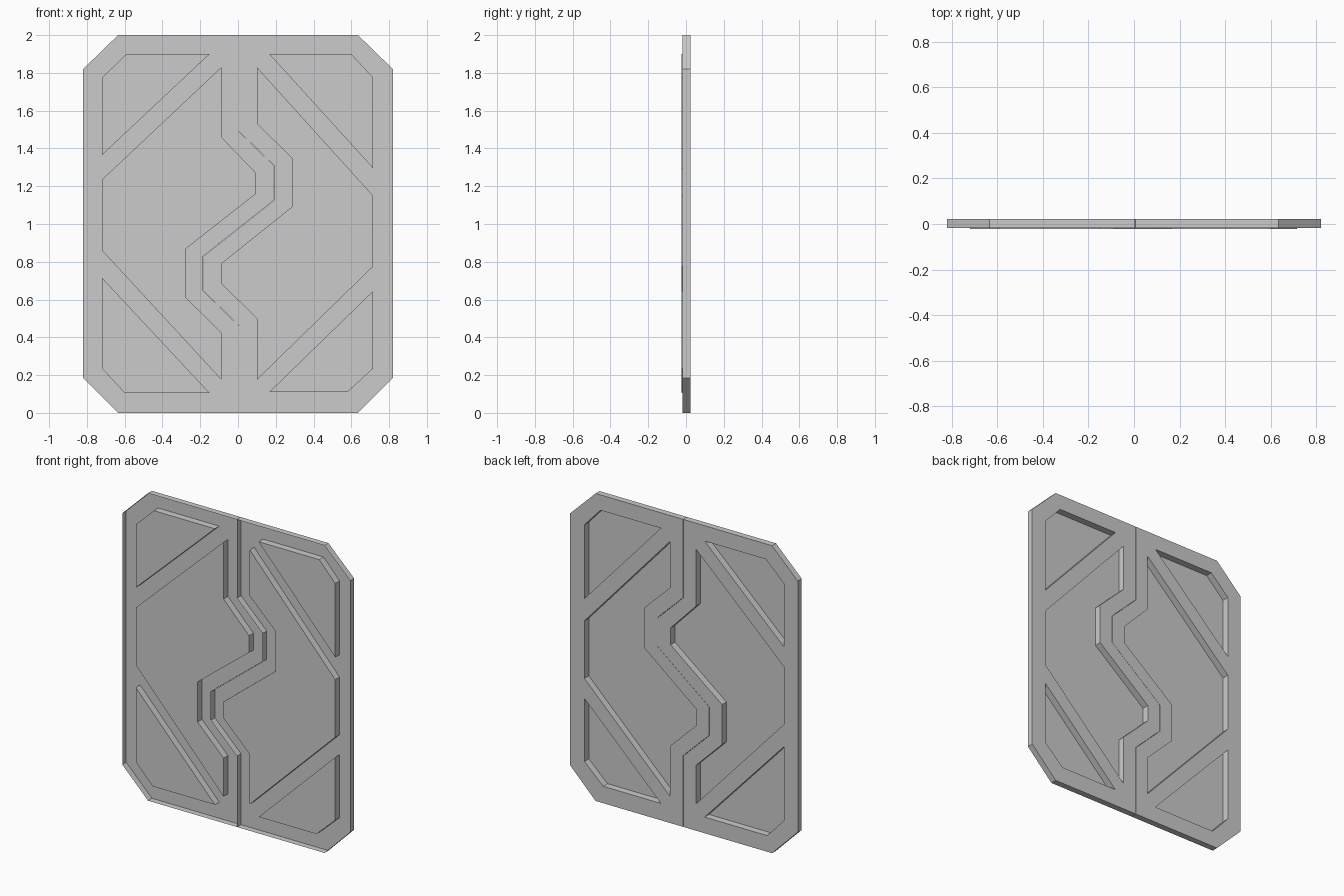
import bpy, bmesh
from mathutils import Vector

if "Cube" in bpy.data.objects:
    bpy.data.objects.remove(bpy.data.objects["Cube"])

BACK, LIP, FLOOR = 0.0225, -0.018, -0.0225   # frame plane, rim edge, panel plane


def door_half(name, outline, panels):
    """Open pressed shell: frame at the back, rim walls and panels pushed forward."""
    bm = bmesh.new()
    edges = []

    def loop(points, depth, cap):
        rear = [bm.verts.new((x, BACK, z)) for x, z in points]
        fore = [bm.verts.new((x, depth, z)) for x, z in points]
        n = len(points)
        for i in range(n):
            j = (i + 1) % n
            edges.append(bm.edges.new((rear[i], rear[j])))
            bm.faces.new((rear[i], rear[j], fore[j], fore[i]))
        if cap:
            bm.faces.new(fore)

    loop(outline, LIP, False)
    for p in panels:
        loop(p, FLOOR, True)
    # frame surface with panel openings
    bmesh.ops.triangle_fill(bm, edges=edges, use_beauty=True, normal=Vector((0, 1, 0)))
    bmesh.ops.recalc_face_normals(bm, faces=bm.faces[:])
    bm.normal_update()
    facing = sum(f.normal.y * f.calc_area() for f in bm.faces)
    if facing < 0:
        bmesh.ops.reverse_faces(bm, faces=bm.faces[:])
    mesh = bpy.data.meshes.new(name)
    bm.to_mesh(mesh)
    bm.free()
    obj = bpy.data.objects.new(name, mesh)
    bpy.context.collection.objects.link(obj)


# interlocking zigzag seam, top to bottom
seam = [(0.005, 2), (0.005, 1.49), (0.19, 1.31), (0.19, 1.125),
        (-0.183, 0.83), (-0.183, 0.645), (0.005, 0.462), (0.005, 0)]


def outline(side):
    edge = [(0.635, 0), (0.82, 0.185), (0.82, 1.82), (0.635, 2)]
    return [(x + side * 0.001, z) for x, z in seam] + [(side * x, z) for x, z in edge]


# left half: large zigzag panel and two corner panels
door_left = [
    [(-0.72, 1.235), (-0.088, 1.83), (-0.088, 1.46), (0.095, 1.27), (0.095, 1.16),
     (-0.275, 0.87), (-0.275, 0.61), (-0.088, 0.425), (-0.088, 0.175), (-0.72, 0.86)],
    [(-0.72, 1.365), (-0.72, 1.775), (-0.59, 1.9), (-0.15, 1.9)],
    [(-0.72, 0.715), (-0.15, 0.105), (-0.6, 0.105), (-0.72, 0.235)],
]
# right half
door_right = [
    [(0.1, 1.83), (0.715, 1.15), (0.715, 0.775), (0.1, 0.175), (0.1, 0.5),
     (-0.09, 0.685), (-0.09, 0.79), (0.285, 1.09), (0.285, 1.35), (0.1, 1.53)],
    [(0.165, 1.9), (0.6, 1.9), (0.715, 1.775), (0.715, 1.295)],
    [(0.165, 0.11), (0.58, 0.11), (0.715, 0.235), (0.715, 0.645)],
]
door_half("door_left_half", outline(-1), door_left)
door_half("door_right_half", outline(1), door_right)
